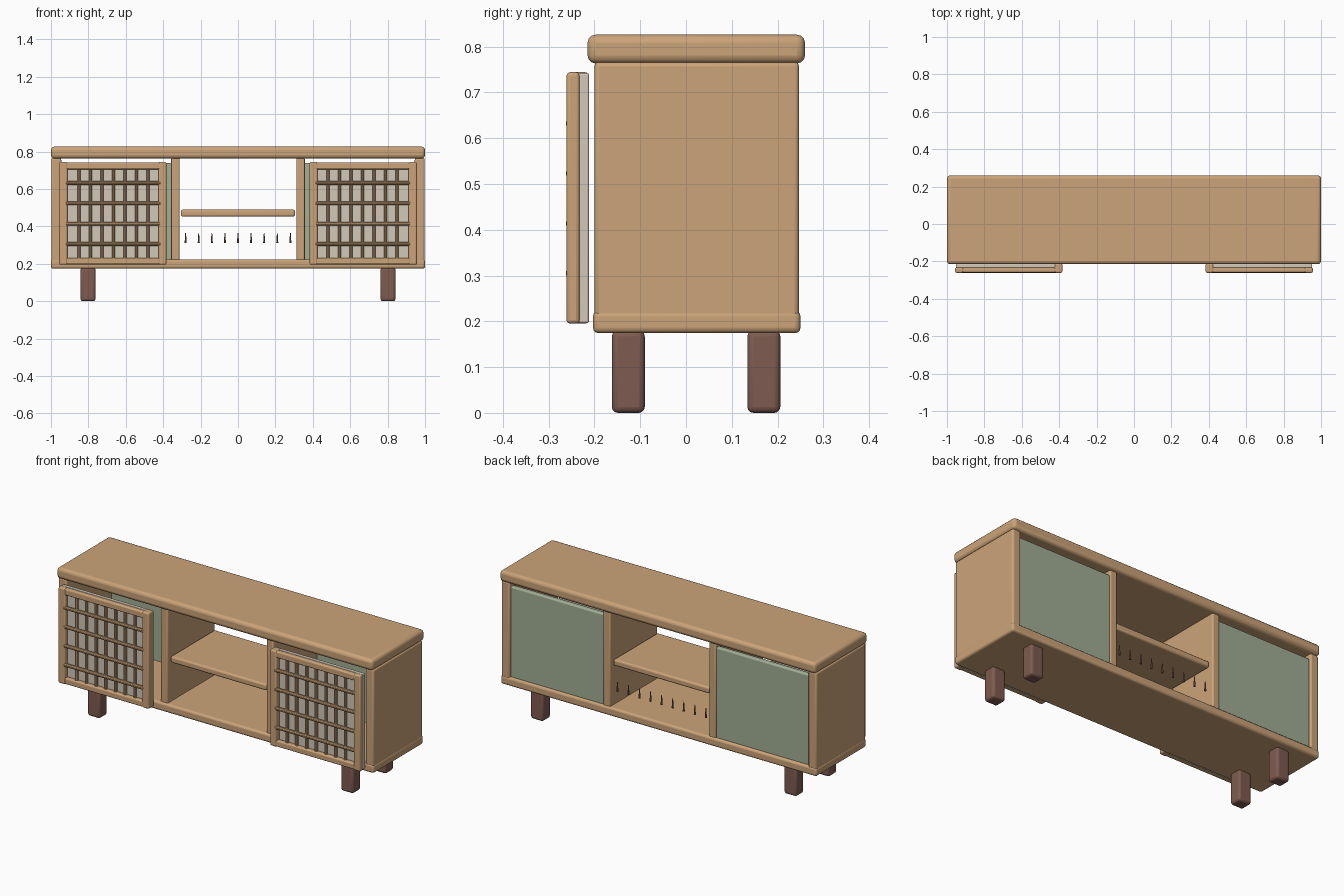
import bpy, math
from mathutils import Vector

if "Cube" in bpy.data.objects:
    bpy.data.objects.remove(bpy.data.objects["Cube"])


def material(name, rgb):
    m = bpy.data.materials.new(name)
    m.diffuse_color = (*rgb, 1)
    m.use_nodes = True
    m.node_tree.nodes["Principled BSDF"].inputs["Base Color"].default_value = m.diffuse_color
    return m


TAN = material("tan wood", (0.60, 0.37, 0.19))
GREEN = material("sage green", (0.36, 0.43, 0.30))
BROWN = material("dark brown wood", (0.21, 0.105, 0.08))
CREAM = material("cream cloth", (0.64, 0.58, 0.48))


def finish(obj, name, mat):
    obj.name = name
    obj.data.materials.append(mat)
    bpy.ops.object.shade_smooth_by_angle(angle=math.radians(35))
    return obj


def box(name, x, y, z, mat, bevel=0.01):
    """Rounded box from (min, max) ranges."""
    bpy.ops.mesh.primitive_cube_add(size=1)
    o = bpy.context.object
    size = [b - a for a, b in (x, y, z)]
    centre = [(a + b) / 2 for a, b in (x, y, z)]
    for v in o.data.vertices:
        v.co = Vector([c * s for c, s in zip(v.co, size)])
    o.location = centre
    if bevel:
        m = o.modifiers.new("rounded edges", 'BEVEL')
        m.width, m.segments = bevel, 3
    return finish(o, name, mat)


def rod(name, start, end, r, mat, tip=None):
    """Round bar between two points, optionally tapered."""
    a, b = Vector(start), Vector(end)
    bpy.ops.mesh.primitive_cone_add(vertices=10, radius1=r,
                                    radius2=r if tip is None else tip,
                                    depth=(b - a).length, location=(a + b) / 2)
    o = bpy.context.object
    o.rotation_euler = (b - a).to_track_quat('Z', 'Y').to_euler()
    return finish(o, name, mat)


def sx(s, a, b):
    """Range on the left (-1) or right (1) side."""
    return tuple(sorted((s * a, s * b)))


# Cabinet shell
box("top_board", (-1, 1), (-0.215, 0.26), (0.763, 0.826), TAN, 0.018)
box("bottom_board", (-1, 1), (-0.203, 0.25), (0.174, 0.223), TAN, 0.012)

for s, side in ((-1, "left"), (1, "right")):
    box(side + "_side_panel", sx(s, 0.945, 0.998), (-0.2, 0.247), (0.19, 0.766), TAN)
    box(side + "_divider", sx(s, 0.312, 0.357), (-0.19, 0.24), (0.215, 0.768), TAN, 0.008)
    box(side + "_back_panel", sx(s, 0.352, 0.95), (0.205, 0.235), (0.215, 0.738), GREEN, 0.008)

    # Legs
    for y, end in ((-0.126, "front"), (0.17, "back")):
        box(f"{side}_{end}_leg", sx(s, 0.762, 0.842), (y - 0.036, y + 0.036),
            (0, 0.18), BROWN, 0.013)

    # Sliding door: cloth panel, frame and lattice
    box(side + "_door_cloth", sx(s, 0.42, 0.953), (-0.234, -0.212), (0.196, 0.742), CREAM, 0.004)
    box(side + "_door_outer_stile", sx(s, 0.912, 0.956), (-0.261, -0.232), (0.195, 0.744), TAN, 0.008)
    box(side + "_door_inner_stile", sx(s, 0.383, 0.425), (-0.261, -0.212), (0.195, 0.744), TAN, 0.008)
    for z0, z1, n in ((0.197, 0.232, "bottom"), (0.705, 0.742, "top")):
        box(f"{side}_door_{n}_rail", sx(s, 0.415, 0.92), (-0.259, -0.232), (z0, z1), TAN, 0.007)
    for i in range(7):
        x = s * (0.912 - 0.0615 * (i + 1))
        rod(f"{side}_lattice_upright", (x, -0.243, 0.22), (x, -0.243, 0.715), 0.009, TAN)
    for i in range(4):
        z = 0.305 + 0.109 * i
        rod(f"{side}_lattice_crossbar", (s * 0.415, -0.253, z), (s * 0.92, -0.253, z), 0.010, TAN)

# Open shelf
box("shelf", (-0.305, 0.305), (-0.177, 0.223), (0.452, 0.489), TAN, 0.01)

# Row of small pegs behind the shelf opening
for i in range(9):
    x = -0.28 + 0.07 * i
    rod("peg", (x, 0.22, 0.31), (x, 0.22, 0.365), 0.006, BROWN, 0.002)
